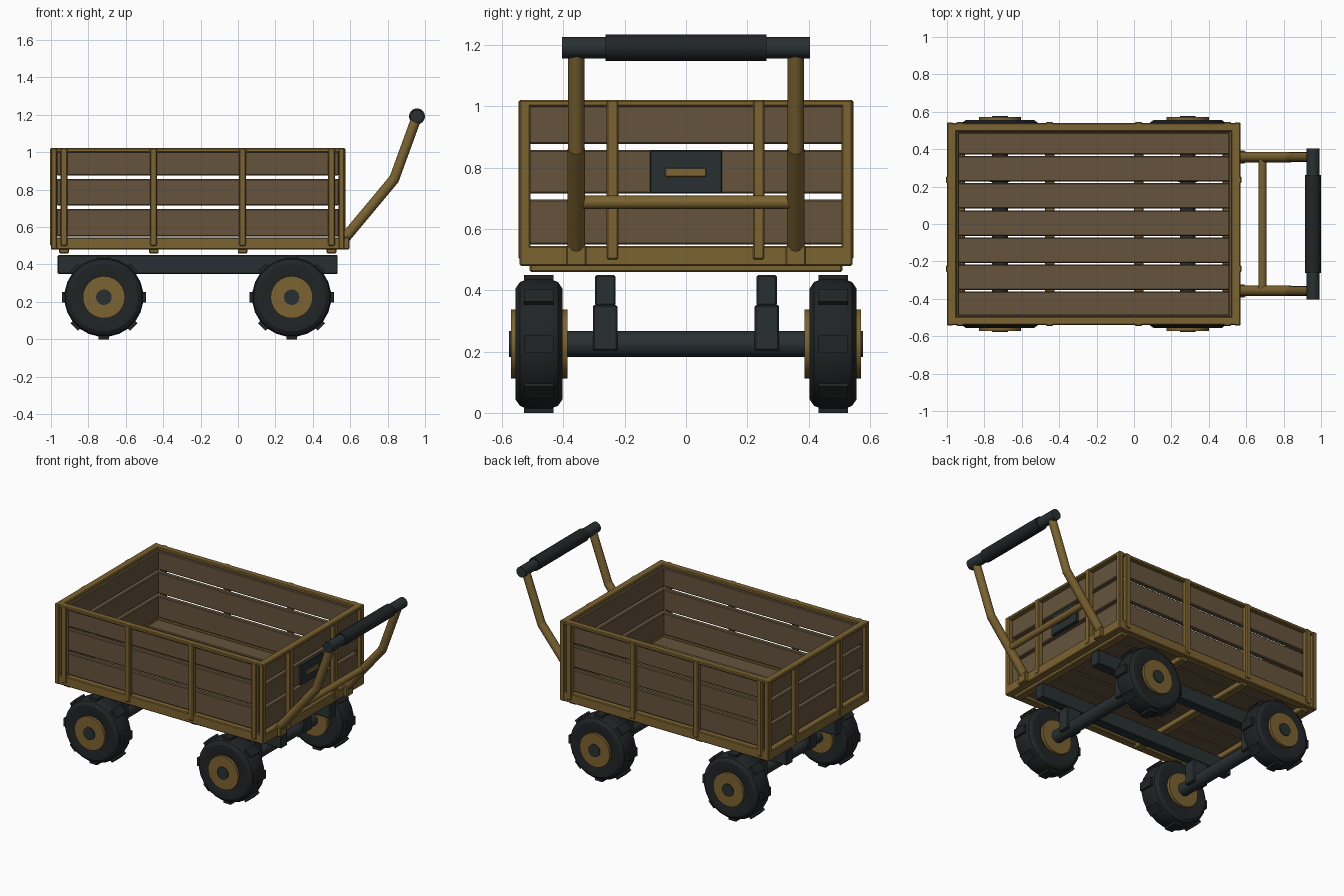
import bpy, bmesh, math
from mathutils import Vector, Matrix

if "Cube" in bpy.data.objects:
    bpy.data.objects.remove(bpy.data.objects["Cube"])


def material(name, color):
    m = bpy.data.materials.new(name)
    m.diffuse_color = (*color, 1)
    m.use_nodes = True
    m.node_tree.nodes["Principled BSDF"].inputs["Base Color"].default_value = m.diffuse_color
    return m


FRAME = material("frame_wood", (0.20, 0.125, 0.03))
PLANK = material("plank_wood", (0.13, 0.088, 0.046))
DARK = material("dark_metal", (0.022, 0.030, 0.032))
RUBBER = material("rubber", (0.015, 0.018, 0.019))


def finish(name, bm, mat, smooth=False):
    bmesh.ops.recalc_face_normals(bm, faces=bm.faces)
    me = bpy.data.meshes.new(name)
    bm.to_mesh(me)
    bm.free()
    me.materials.append(mat)
    ob = bpy.data.objects.new(name, me)
    bpy.context.collection.objects.link(ob)
    if smooth:
        bpy.ops.object.select_all(action='DESELECT')
        ob.select_set(True)
        bpy.context.view_layer.objects.active = ob
        bpy.ops.object.shade_smooth_by_angle(angle=math.radians(32))
    return ob


def box(name, x, y, z, mat, bevel=0.005):
    """Bevelled box from (min, max) ranges."""
    lo, hi = Vector((x[0], y[0], z[0])), Vector((x[1], y[1], z[1]))
    bm = bmesh.new()
    bmesh.ops.create_cube(bm, size=1, matrix=Matrix.Translation((lo + hi) / 2)
                          @ Matrix.Diagonal((*(hi - lo), 1)))
    if bevel:
        bmesh.ops.bevel(bm, geom=bm.edges[:], offset=bevel, segments=1, affect='EDGES')
    return finish(name, bm, mat)


def rod(name, a, b, r, mat, sides=16):
    """Cylinder between two points."""
    a, b = Vector(a), Vector(b)
    d = b - a
    bm = bmesh.new()
    bmesh.ops.create_cone(bm, cap_ends=True, segments=sides, radius1=r, radius2=r, depth=d.length,
                          matrix=Matrix.Translation((a + b) / 2)
                          @ d.to_track_quat('Z', 'Y').to_matrix().to_4x4())
    return finish(name, bm, mat, True)


def side(s, a, b):
    """Range a..b mirrored to the side s."""
    return (a, b) if s > 0 else (-b, -a)


X0, X1 = -1.0, 0.57           # body length
XC = (X0 + X1) / 2
HX, HY = (X1 - X0) / 2, 0.54  # body half sizes


def end(s, a, b):
    """Range of distances from the body centre along x, on end s."""
    r = side(s, a, b)
    return (XC + r[0], XC + r[1])


# floor planks and cross joists
for i in range(7):
    y = (i - 3) * 0.145 + 0.005
    box("floor_plank", (-0.955, 0.525), (max(y - 0.068, -0.5), min(y + 0.068, 0.5)), (0.50, 0.535), PLANK)
for x in (-0.93, -0.45, 0.025, 0.50):
    box("floor_joist", (x - 0.026, x + 0.026), (-0.51, 0.51), (0.46, 0.50), FRAME)

# walls: slats, rails, rims, posts
for s in (-1, 1):
    for z in ((0.55, 0.697), (0.716, 0.858), (0.877, 1.003)):
        box("side_slat", (X0 + 0.03, X1 - 0.03), side(s, 0.483, 0.515), z, PLANK)
        box("end_slat", end(s, HX - 0.065, HX - 0.03), (-0.51, 0.51), z, PLANK)
    box("side_bottom_rail", (X0, X1), side(s, 0.485, HY), (0.48, 0.545), FRAME)
    box("end_bottom_rail", end(s, HX - 0.06, HX), (-HY, HY), (0.48, 0.545), FRAME)
    box("side_top_rim", (X0, X1), side(s, 0.495, HY), (1.0, 1.022), FRAME)
    box("end_top_rim", end(s, HX - 0.05, HX), (-HY, HY), (1.0, 1.022), FRAME)
    for x in (-0.93, -0.452, 0.024, 0.50):
        box("side_post", (x - 0.019, x + 0.019), side(s, 0.512, 0.546), (0.50, 1.022), FRAME)
    for y in (-0.24, 0.237):
        box("end_post", end(s, HX - 0.033, HX + 0.004), (y - 0.019, y + 0.019), (0.50, 1.022), FRAME)
    for t in (-1, 1):
        box("corner_post", end(t, HX - 0.033, HX), side(s, 0.507, 0.543), (0.48, 1.022), FRAME)

# plate on the handle end
box("end_plate", (0.53, 0.558), (-0.118, 0.118), (0.717, 0.856), DARK, 0.003)
box("plate_slot", (0.55, 0.566), (-0.068, 0.066), (0.77, 0.80), FRAME, 0.003)

# chassis beams, hangers, axles
AXLES, ZA = (-0.717, 0.287), 0.225
for s in (-1, 1):
    box("chassis_beam", (-0.965, 0.533), side(s, 0.23, 0.297), (0.35, 0.45), DARK)
    for x in AXLES:
        box("axle_hanger", (x - 0.055, x + 0.055), side(s, 0.224, 0.304), (0.203, 0.352), DARK)
for x in AXLES:
    rod("axle", (x, -0.578, ZA), (x, 0.578, ZA), 0.042, DARK)


def tyre(x, y):
    """Lathed tyre with eight tread lugs."""
    bm = bmesh.new()
    prof = [(0.09, -0.066), (0.125, -0.077), (0.182, -0.077), (0.204, -0.062), (0.212, -0.04)]
    prof += [(r, -w) for r, w in reversed(prof)]
    n = 24
    rings = [[bm.verts.new((x + r * math.cos(a), y + w, ZA + r * math.sin(a))) for r, w in prof]
             for a in (2 * math.pi * (i + 0.5) / n for i in range(n))]
    for i in range(n):
        p, q = rings[i], rings[(i + 1) % n]
        for j in range(len(prof)):
            k = (j + 1) % len(prof)
            bm.faces.new((p[j], p[k], q[k], q[j]))
    finish("tyre", bm, RUBBER, True)
    bm = bmesh.new()
    for i in range(8):
        bmesh.ops.create_cube(bm, size=1, matrix=Matrix.Translation((x, y, ZA))
                              @ Matrix.Rotation(i * math.pi / 4, 4, 'Y')
                              @ Matrix.Translation((0, 0, 0.209))
                              @ Matrix.Diagonal((0.056, 0.096, 0.032, 1)))
    finish("tyre_tread", bm, RUBBER)


for x in AXLES:
    for s in (-1, 1):
        tyre(x, s * 0.48)
        rod("wheel_hub", (x, s * 0.386, ZA), (x, s * 0.571, ZA), 0.113, FRAME, 24)

# push handle
LOW, ELBOW, TOP = (0.575, 0.545), (0.835, 0.857), (0.957, 1.192)
for s in (-1, 1):
    y = s * 0.358
    p, q, r = [Vector((a, y, b)) for a, b in (LOW, ELBOW, TOP)]
    box("handle_bracket", (0.55, 0.595), (y - 0.034, y + 0.034), (0.48, 0.547), FRAME)
    rod("handle_lower_arm", p, q + (q - p).normalized() * 0.006, 0.028, FRAME, 12)
    rod("handle_upper_arm", q - (r - q).normalized() * 0.006, r, 0.027, FRAME, 12)
rod("handle_crossbar", (0.687, -0.345, 0.687), (0.687, 0.345, 0.687), 0.022, FRAME, 12)
rod("handle_bar", (0.957, -0.404, 1.192), (0.957, 0.404, 1.192), 0.035, DARK)
rod("handle_grip", (0.957, -0.263, 1.192), (0.957, 0.263, 1.192), 0.043, RUBBER)
